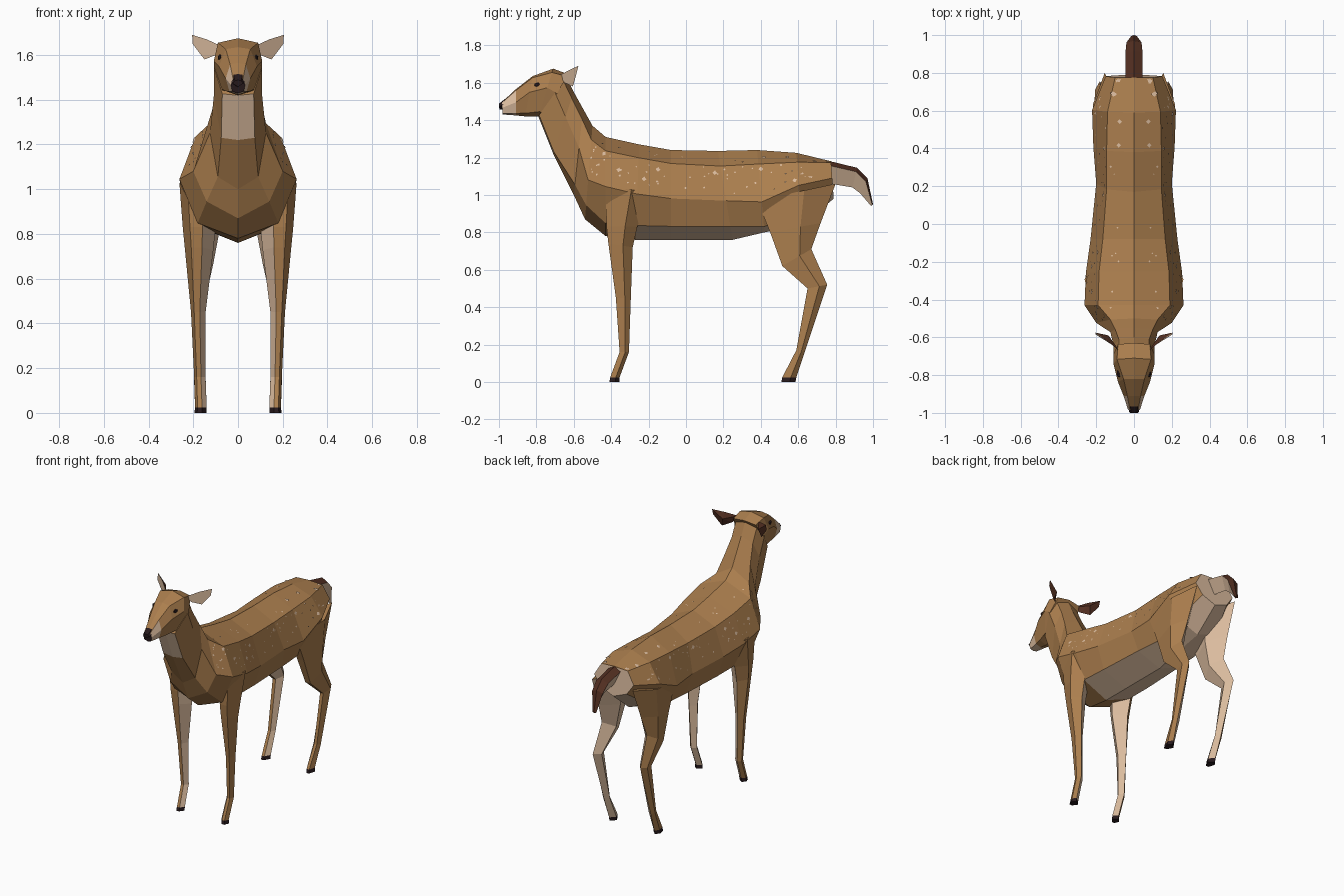
import bpy, bmesh, random
from mathutils import Vector

cube = bpy.data.objects.get("Cube")
if cube:
    bpy.data.objects.remove(cube, do_unlink=True)


def material(name, rgb):
    mat = bpy.data.materials.new(name)
    mat.use_nodes = True
    mat.diffuse_color = (*rgb, 1)
    mat.node_tree.nodes["Principled BSDF"].inputs["Base Color"].default_value = (*rgb, 1)
    return mat


MATERIALS = [
    material("tan_coat", (0.41, 0.21, 0.076)),
    material("cream_fur", (0.72, 0.51, 0.35)),
    material("dark_brown_fur", (0.085, 0.028, 0.015)),
    material("near_black", (0.02, 0.01, 0.012)),
]
TAN, CREAM, DARK, BLACK = range(4)


def finish(name, bm, recalc=True):
    if recalc:
        bmesh.ops.recalc_face_normals(bm, faces=bm.faces)
    mesh = bpy.data.meshes.new(name)
    bm.to_mesh(mesh)
    bm.free()
    for mat in MATERIALS:
        mesh.materials.append(mat)
    obj = bpy.data.objects.new(name, mesh)
    bpy.context.collection.objects.link(obj)
    return obj


def half_ring(top_y, top_z, low_y, low_z, *sides):
    """Top centre, side points as (half width, fraction down), bottom centre."""
    top, low = Vector((0, top_y, top_z)), Vector((0, low_y, low_z))
    pts = [top]
    for x, t in zip(sides[::2], sides[1::2]):
        p = top.lerp(low, t)
        p.x = x
        pts.append(p)
    return pts + [low]


def loft(name, halves, colour, cap_colour):
    """Skin mirrored half rings; colour(ring, strip) picks the material."""
    bm = bmesh.new()
    n = len(halves[0])
    count = 2 * n - 2
    rings = []
    for half in halves:
        other = [Vector((-p.x, p.y, p.z)) for p in half[-2:0:-1]]
        rings.append([bm.verts.new(p) for p in half + other])
    for i in range(len(rings) - 1):
        a, b = rings[i], rings[i + 1]
        for k in range(count):
            m = (k + 1) % count
            face = bm.faces.new((a[k], a[m], b[m], b[k]))
            face.material_index = colour(i, min(k, count - 1 - k))
    # end caps as strips running from top to bottom
    for end, ring in enumerate((rings[0], rings[-1])):
        for k in range(n - 1):
            quad = [ring[k], ring[k + 1], ring[-k - 1], ring[-k % count]]
            face = bm.faces.new(list(dict.fromkeys(quad)))
            face.material_index = cap_colour(end, k)
    return finish(name, bm)


# torso and neck, from rump to nape
TORSO = [half_ring(*r) for r in (
    (.775, 1.18, .79, .98, .1, .03, .15, .45, .1, .8),
    (.59, 1.225, .62, .84, .14, .13, .222, .45, .15, .85),
    (.38, 1.24, .42, .8, .145, .17, .215, .63, .15, .93),
    (.17, 1.235, .25, .76, .145, .17, .2, .56, .165, .85),
    (-.08, 1.24, -.08, .76, .165, .15, .23, .54, .18, .85),
    (-.25, 1.27, -.27, .76, .185, .14, .255, .52, .185, .85),
    (-.43, 1.31, -.43, .78, .19, .14, .262, .5, .18, .87),
    (-.5, 1.37, -.54, .87, .125, .15, .2, .58, .14, .85),
    (-.55, 1.46, -.6, 1.0, .1, .12, .125, .45, .09, .88),
    (-.6, 1.55, -.71, 1.22, .08, .1, .108, .4, .075, .97),
    (-.64, 1.63, -.79, 1.42, .08, .1, .108, .4, .07, .97),
)]


def torso_colour(i, strip):
    belly = i < 5 and strip == 3
    throat = i == 9 and strip == 3
    return CREAM if belly or throat else TAN


loft("torso_and_neck", TORSO, torso_colour,
     lambda end, k: CREAM if end == 0 and k > 0 else TAN)

# head, from the back of the skull to the muzzle
HEAD = [half_ring(*r) for r in (
    (-.63, 1.645, -.76, 1.42, .085, .05, .108, .45, .07, .95),
    (-.71, 1.675, -.79, 1.42, .09, .08, .108, .4, .07, .9),
    (-.82, 1.635, -.86, 1.42, .055, .04, .085, .4, .05, .92),
    (-.91, 1.565, -.91, 1.425, .035, .05, .055, .5, .038, .92),
    (-.985, 1.495, -.98, 1.43, .022, .05, .032, .45, .025, .9),
)]
loft("head", HEAD, lambda i, strip: CREAM if i == 3 and strip > 0 else TAN,
     lambda end, k: BLACK if end else TAN)

# nose pad
NOSE = [half_ring(*r) for r in (
    (-.965, 1.515, -.97, 1.455, .02, .05, .032, .5),
    (-1, 1.488, -.998, 1.458, .014, .1, .024, .5),
)]
loft("nose", NOSE, lambda i, strip: BLACK, lambda end, k: BLACK)

# tail: dark upper side, pale underside
TAIL = [half_ring(*r) for r in (
    (.75, 1.185, .77, 1.06, .045, .2),
    (.915, 1.145, .89, 1.04, .045, .2),
    (.97, 1.09, .93, 1.01, .04, .22),
    (1, .95, .99, .94, .014, .4),
)]
loft("tail", TAIL, lambda i, strip: DARK if strip == 0 else CREAM,
     lambda end, k: DARK)


# legs: front y, back y, front z, back z, inner x, outer x at each joint
FRONT_LEG = (
    (-.43, -.2, 1.04, 1.02, .1, .262),
    (-.425, -.26, .83, .83, .1, .247),
    (-.415, -.285, .74, .72, .11, .237),
    (-.375, -.295, .45, .45, .145, .21),
    (-.355, -.305, .16, .16, .145, .196),
    (-.405, -.355, .025, .025, .14, .192),
    (-.41, -.355, 0, 0, .14, .195),
)
HIND_LEG = (
    (.38, .8, .97, 1.06, .06, .218),
    (.45, .72, .8, .85, .08, .216),
    (.515, .67, .62, .71, .11, .212),
    (.65, .755, .5, .52, .145, .205),
    (.59, .635, .17, .16, .145, .197),
    (.515, .59, .025, .025, .14, .192),
    (.51, .585, 0, 0, .14, .195),
)
# section as (fraction front to back, fraction inner to outer)
SECTION = ((0, .4), (0, .78), (.6, 1), (1, .6), (.55, 0))


def leg(name, joints, side):
    bm = bmesh.new()
    rings = []
    for yf, yb, zf, zb, xi, xo in joints:
        rings.append([bm.verts.new((side * (xi + v * (xo - xi)),
                                    yf + u * (yb - yf), zf + u * (zb - zf)))
                      for u, v in SECTION])
    last = len(rings) - 2
    for i, (a, b) in enumerate(zip(rings, rings[1:])):
        for k in range(5):
            m = (k + 1) % 5
            face = bm.faces.new((a[k], a[m], b[m], b[k]))
            face.material_index = BLACK if i == last else CREAM if k > 2 else TAN
    bm.faces.new(rings[0])
    bm.faces.new(rings[-1]).material_index = BLACK
    finish(name, bm)


# ear: pale open front, dark folded back
EAR_RIM = ((.075, -.675, 1.64), (.14, -.62, 1.67), (.205, -.575, 1.69),
           (.203, -.585, 1.65), (.15, -.605, 1.58), (.1, -.65, 1.6))


def ear(name, side):
    bm = bmesh.new()
    rim = [bm.verts.new((side * x, y, z)) for x, y, z in EAR_RIM]
    bm.faces.new(rim).material_index = CREAM
    apex = bm.verts.new((side * .135, -.59, 1.635))
    for a, b in zip(rim, rim[1:] + rim[:1]):
        bm.faces.new((a, b, apex)).material_index = DARK
    finish(name, bm)


def eye(name, side):
    bm = bmesh.new()
    bmesh.ops.create_icosphere(bm, subdivisions=1, radius=1)
    for v in bm.verts:
        v.co = Vector((side * .08, -.79, 1.588)) + v.co * Vector((.012, .025, .015))
    for face in bm.faces:
        face.material_index = BLACK
    finish(name, bm)


for word, side in (("left", 1), ("right", -1)):
    leg("front_leg_" + word, FRONT_LEG, side)
    leg("hind_leg_" + word, HIND_LEG, side)
    ear("ear_" + word, side)
    eye("eye_" + word, side)

# pale coat spots: small flat plates scattered over back and flanks
random.seed(4)
bm = bmesh.new()
for _ in range(75):
    i = random.randrange(0, 7)
    strip = random.choice((0, 1, 1, 1))
    u = random.uniform(.05, .95)
    v = random.uniform(.45, .95) if strip == 0 else random.uniform(.05, .8)
    a, b = TORSO[i][strip], TORSO[i][strip + 1]
    c, d = TORSO[i + 1][strip], TORSO[i + 1][strip + 1]
    along = (c.lerp(d, v) - a.lerp(b, v)).normalized()
    normal = along.cross(b.lerp(d, u) - a.lerp(c, u)).normalized()
    if normal.x < 0:
        normal.negate()
    across = normal.cross(along)
    centre = a.lerp(b, v).lerp(c.lerp(d, v), u) + normal * .004
    size = random.choice((.004, .005, .006, .007, .013))
    offsets = [along * size, across * size, -along * size, -across * size]
    for side in (1, -1):
        pts = [centre + o for o in offsets[::side]]
        face = bm.faces.new([bm.verts.new((side * p.x, p.y, p.z)) for p in pts])
        face.material_index = CREAM
finish("coat_spots", bm, recalc=False)
